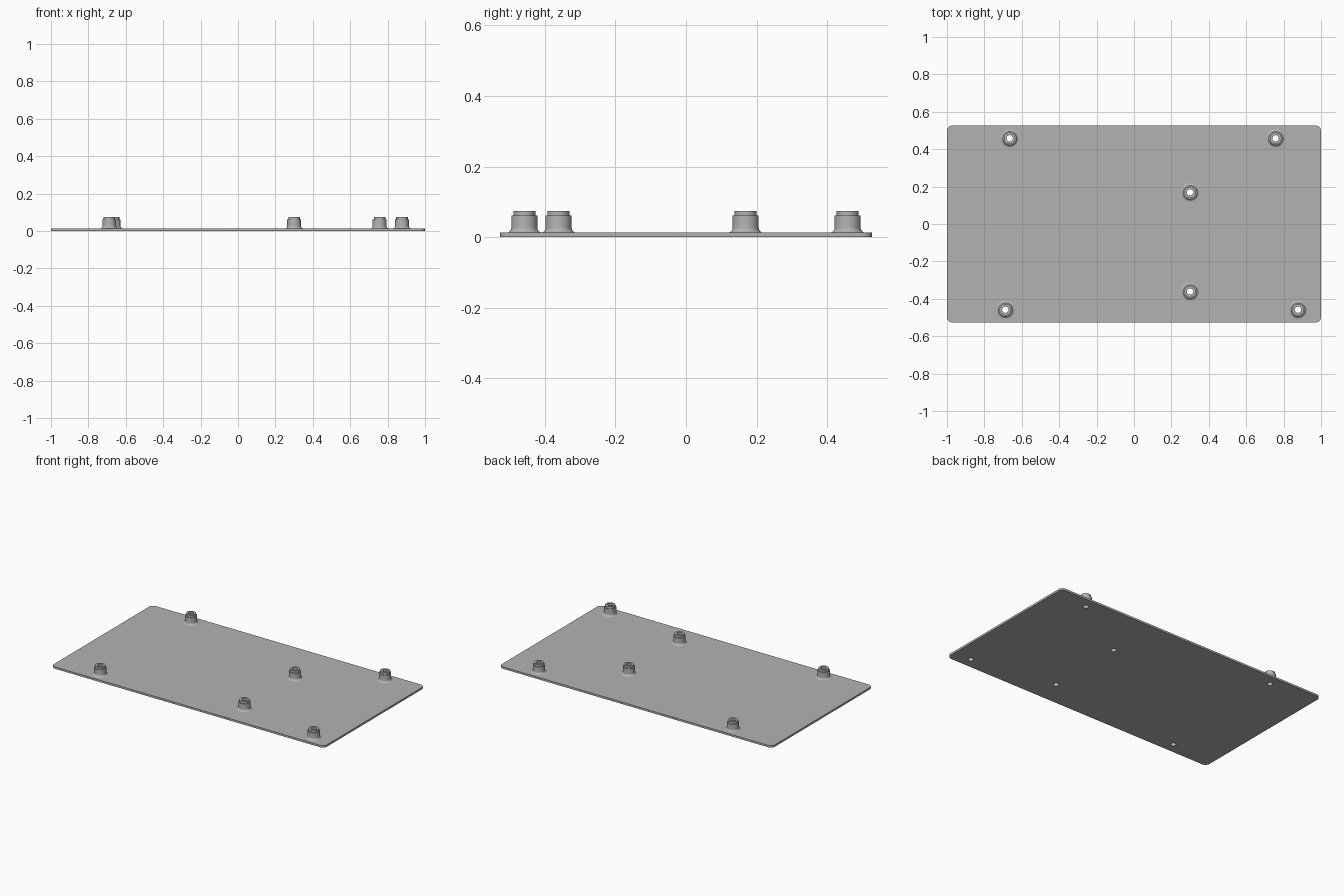
import bpy, bmesh
from math import sin, cos, pi, radians

cube = bpy.data.objects.get("Cube")
if cube:
    bpy.data.objects.remove(cube)

HALF_X, HALF_Y, THICK, CORNER = 1.0, 0.527, 0.013, 0.03
HOLE_R, BODY_R, NECK_R = 0.017, 0.037, 0.031
STEP_Z, TOP_Z, FILLET = 0.061, 0.075, 0.014
SEGS = 48
POSTS = {
    "back_right": (-0.665, 0.458), "back_left": (0.757, 0.458),
    "inner_back": (0.3, 0.169), "inner_front": (0.3, -0.361),
    "front_right": (-0.688, -0.458), "front_left": (0.877, -0.458),
}

grey = bpy.data.materials.new("plain_grey")
grey.use_nodes = True
GREY = (0.45, 0.45, 0.45, 1)
grey.diffuse_color = GREY
grey.node_tree.nodes["Principled BSDF"].inputs["Base Color"].default_value = GREY


def arc(cx, cy, r, start, end, steps):
    angles = [start + (end - start) * i / steps for i in range(steps + 1)]
    return [(cx + r * cos(a), cy + r * sin(a)) for a in angles]


def finish(bm, name, location=(0, 0, 0)):
    bmesh.ops.recalc_face_normals(bm, faces=bm.faces)
    mesh = bpy.data.meshes.new(name)
    bm.to_mesh(mesh)
    bm.free()
    mesh.materials.append(grey)
    obj = bpy.data.objects.new(name, mesh)
    bpy.context.collection.objects.link(obj)
    obj.location = location
    bpy.ops.object.select_all(action='DESELECT')
    obj.select_set(True)
    bpy.context.view_layer.objects.active = obj
    bpy.ops.object.shade_smooth_by_angle(angle=radians(30))


def add_loop(bm, points):
    verts = [bm.verts.new((x, y, 0)) for x, y in points]
    return [bm.edges.new((v, verts[i - 1])) for i, v in enumerate(verts)]


# Base plate: rounded rectangle with a through hole under each post
bm = bmesh.new()
outline = []
for i, (sx, sy) in enumerate([(1, 1), (-1, 1), (-1, -1), (1, -1)]):
    outline += arc(sx * (HALF_X - CORNER), sy * (HALF_Y - CORNER),
                   CORNER, i * pi / 2, (i + 1) * pi / 2, 8)
edges = add_loop(bm, outline)
for x, y in POSTS.values():
    edges += add_loop(bm, arc(x, y, HOLE_R, 0, 2 * pi, SEGS)[:-1])
bmesh.ops.triangle_fill(bm, edges=edges, use_beauty=True, normal=(0, 0, 1))
top = bmesh.ops.extrude_face_region(bm, geom=bm.faces[:])["geom"]
bmesh.ops.translate(bm, vec=(0, 0, THICK),
                    verts=[g for g in top if isinstance(g, bmesh.types.BMVert)])
finish(bm, "base_plate")

# Hollow stepped posts with a filleted foot
profile = [(HOLE_R, THICK), (HOLE_R, TOP_Z), (NECK_R, TOP_Z),
           (NECK_R, STEP_Z), (BODY_R, STEP_Z)]
profile += arc(BODY_R + FILLET, THICK + FILLET, FILLET, pi, 1.5 * pi, 8)
for name, (x, y) in POSTS.items():
    bm = bmesh.new()
    verts = [bm.verts.new((r, 0, z)) for r, z in profile]
    wire = [bm.edges.new(pair) for pair in zip(verts, verts[1:])]
    bmesh.ops.spin(bm, geom=verts + wire, cent=(0, 0, 0), axis=(0, 0, 1),
                   angle=2 * pi, steps=SEGS)
    bmesh.ops.remove_doubles(bm, verts=bm.verts, dist=0.00001)
    finish(bm, name + "_post", (x, y, 0))
